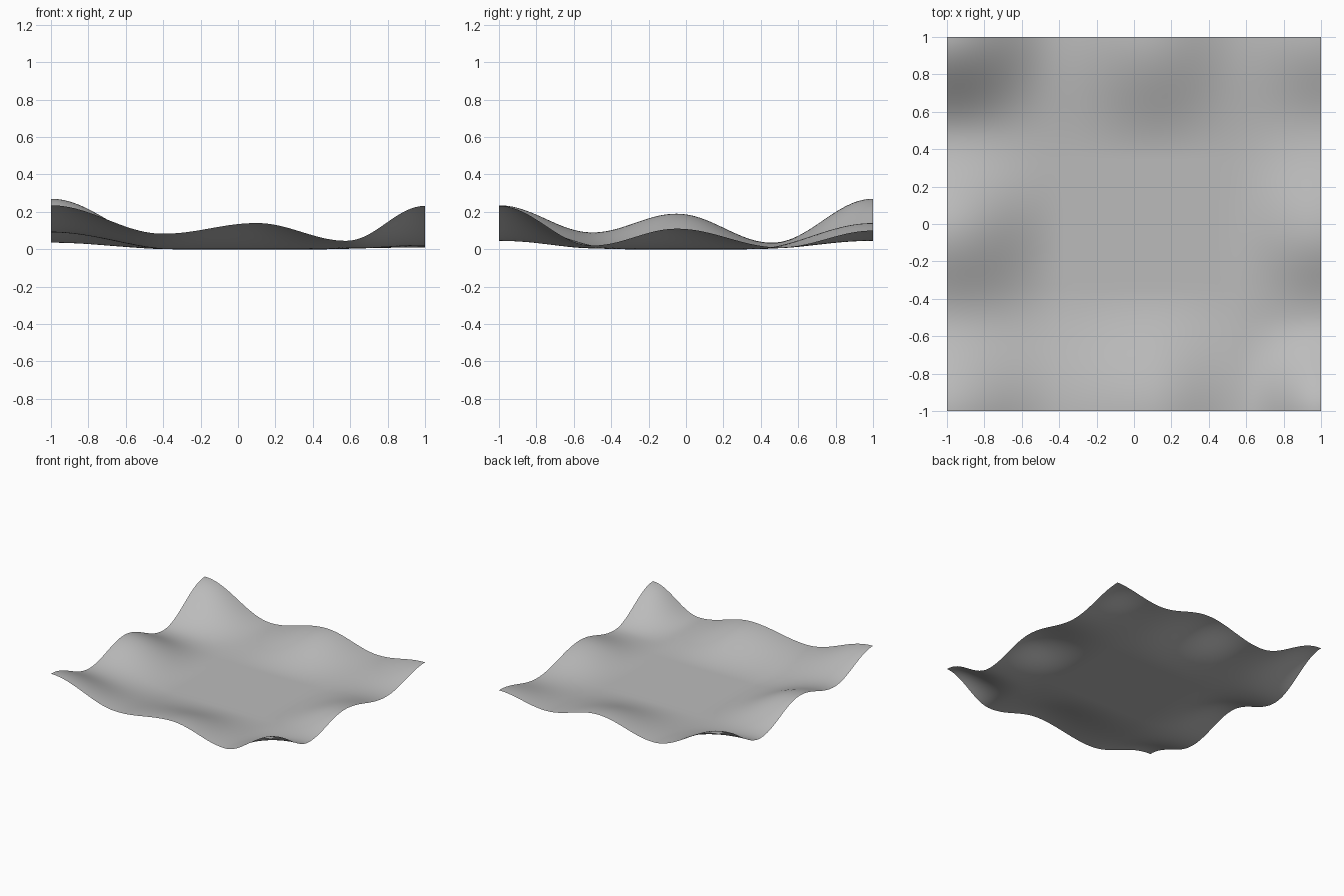
import bpy, bmesh, math

cube = bpy.data.objects.get("Cube")
if cube:
    bpy.data.objects.remove(cube, do_unlink=True)


def ease(t):
    t = min(max(t, 0.0), 1.0)
    return 0.5 - 0.5 * math.cos(math.pi * t)


def profile(points, t):
    """Smooth wave through crests and troughs given as (position, height)."""
    for (a, za), (b, zb) in zip(points, points[1:]):
        if t <= b:
            return za + (zb - za) * ease((t - a) / (b - a))
    return points[-1][1]


def falloff(distance, width):
    return 1 - ease(distance / width)


# Wave along each border of the sheet
front = [(-1, 0.235), (-0.4, 0.083), (0.1, 0.14), (0.58, 0.045), (1, 0.232)]
back = [(-1, 0.27), (-0.4, 0.048), (0.1, 0.14), (0.58, 0.045), (1, 0.10)]
right = [(-1, 0.235), (-0.5, 0.09), (-0.05, 0.19), (0.46, 0.035), (1, 0.27)]
left = [(-1, 0.232), (-0.5, 0.02), (-0.05, 0.11), (0.5, 0.01), (1, 0.10)]


def height(x, y):
    """Borders fade into a flat middle; shared corners are counted once."""
    f, b = falloff(1 + y, 0.66), falloff(1 - y, 0.66)
    r, l = falloff(1 + x, 0.64), falloff(1 - x, 0.52)
    z = profile(front, x) * f + profile(back, x) * b
    z += profile(right, y) * r + profile(left, y) * l
    z -= f * (front[0][1] * r + front[-1][1] * l)
    z -= b * (back[0][1] * r + back[-1][1] * l)
    return max(z, 0.0)


# Rippled sheet
bm = bmesh.new()
bmesh.ops.create_grid(bm, x_segments=80, y_segments=80, size=1)
for v in bm.verts:
    v.co.z = height(v.co.x, v.co.y)
mesh = bpy.data.meshes.new("wavy_sheet")
bm.to_mesh(mesh)
bm.free()
mesh.shade_smooth()
sheet = bpy.data.objects.new("wavy_sheet", mesh)
bpy.context.collection.objects.link(sheet)

# Plain grey surface
grey = bpy.data.materials.new("plain_grey")
grey.use_nodes = True
colour = (0.5, 0.5, 0.5, 1)
grey.diffuse_color = colour
grey.node_tree.nodes["Principled BSDF"].inputs["Base Color"].default_value = colour
mesh.materials.append(grey)
